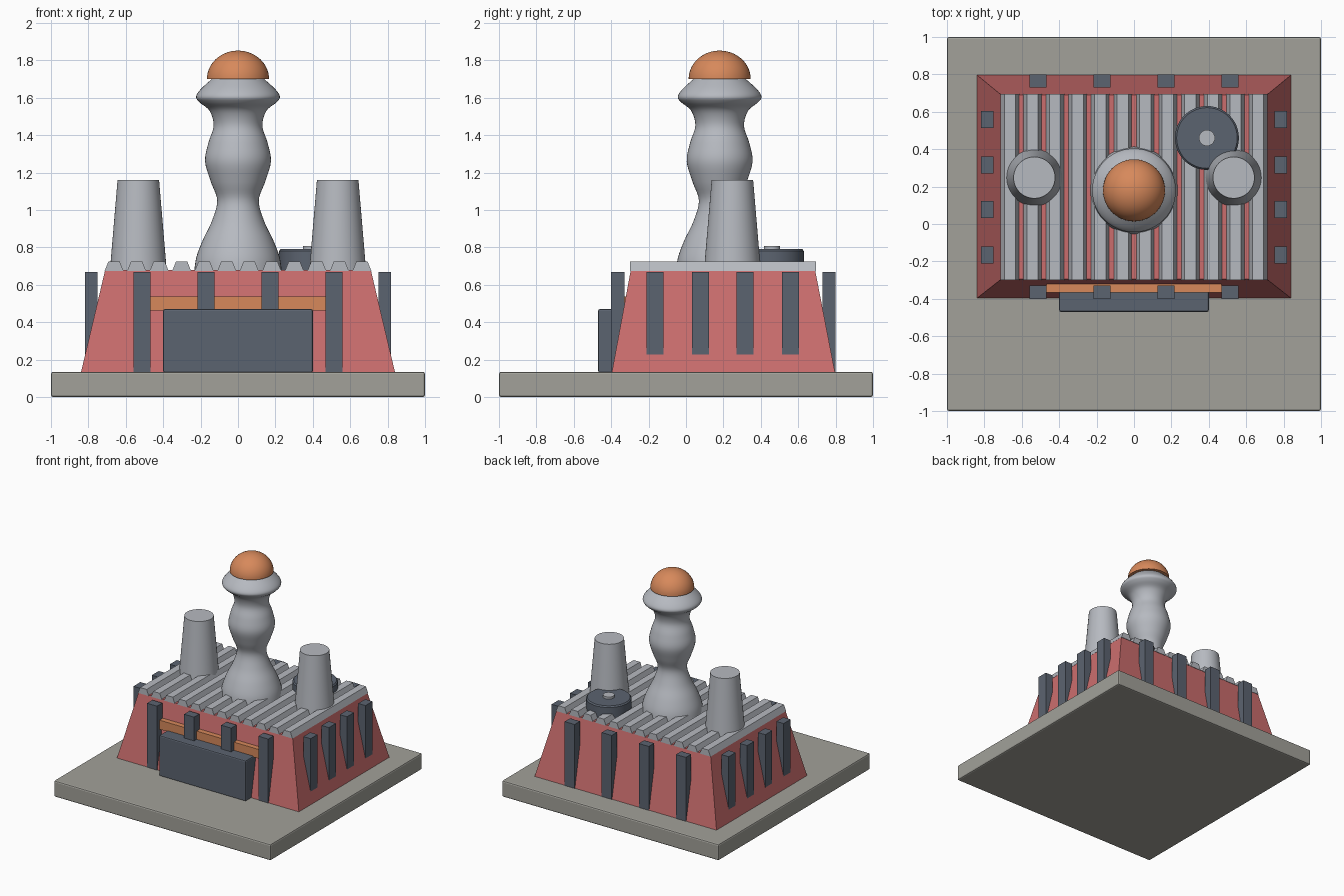
import bpy, bmesh, math

if "Cube" in bpy.data.objects:
    bpy.data.objects.remove(bpy.data.objects["Cube"])


def material(name, rgb):
    m = bpy.data.materials.new(name)
    m.diffuse_color = (*rgb, 1)
    m.use_nodes = True
    m.node_tree.nodes["Principled BSDF"].inputs["Base Color"].default_value = m.diffuse_color
    return m


STONE = material("warm_grey_stone", (0.36, 0.355, 0.32))
RED = material("brick_red", (0.60, 0.155, 0.155))
METAL = material("light_metal", (0.47, 0.49, 0.53))
DARK = material("dark_slate", (0.105, 0.125, 0.16))
ORANGE = material("orange", (0.68, 0.25, 0.105))


def make(name, bm, mat, smooth=False, bevel=0):
    bmesh.ops.recalc_face_normals(bm, faces=bm.faces)
    me = bpy.data.meshes.new(name)
    bm.to_mesh(me)
    bm.free()
    ob = bpy.data.objects.new(name, me)
    bpy.context.collection.objects.link(ob)
    me.materials.append(mat)
    if bevel:
        b = ob.modifiers.new("bevel", 'BEVEL')
        b.width, b.segments = bevel, 2
    if smooth:
        bpy.ops.object.select_all(action='DESELECT')
        ob.select_set(True)
        bpy.context.view_layer.objects.active = ob
        bpy.ops.object.shade_smooth_by_angle(angle=math.radians(35))
    return ob


def frustum(name, bottom, top, z0, z1, mat, bevel=0):
    """Tapered box; bottom and top are (x0, x1, y0, y1)."""
    bm = bmesh.new()
    rings = []
    for (x0, x1, y0, y1), z in ((bottom, z0), (top, z1)):
        rings.append([bm.verts.new((x, y, z)) for x, y in
                      ((x0, y0), (x1, y0), (x1, y1), (x0, y1))])
    a, b = rings
    bm.faces.new(a[::-1])
    bm.faces.new(b)
    for i in range(4):
        j = (i + 1) % 4
        bm.faces.new((a[i], a[j], b[j], b[i]))
    return make(name, bm, mat, bevel=bevel)


def box(name, x0, x1, y0, y1, z0, z1, mat, bevel=0):
    r = (x0, x1, y0, y1)
    return frustum(name, r, r, z0, z1, mat, bevel)


def lathe(name, x, y, profile, mat, n=48):
    """Solid of revolution with capped ends; profile is (radius, z)."""
    bm = bmesh.new()
    rings = [[bm.verts.new((x + r * math.cos(2 * math.pi * i / n),
                            y + r * math.sin(2 * math.pi * i / n), z))
              for i in range(n)] for r, z in profile]
    for a, b in zip(rings, rings[1:]):
        for i in range(n):
            j = (i + 1) % n
            bm.faces.new((a[i], a[j], b[j], b[i]))
    bm.faces.new(rings[0][::-1])
    bm.faces.new(rings[-1])
    return make(name, bm, mat, smooth=True)


def spline(points, steps=5):
    """Catmull-Rom smoothing of a lathe profile."""
    p = [points[0]] + points + [points[-1]]
    out = []
    for i in range(1, len(p) - 2):
        for s in range(steps):
            t = s / steps
            out.append(tuple(0.5 * (2 * b + (c - a) * t + (2*a - 5*b + 4*c - d) * t*t
                                    + (3*b - a - 3*c + d) * t**3)
                             for a, b, c, d in zip(p[i-1], p[i], p[i+1], p[i+2])))
    return out + [points[-1]]


# Ground slab and sloping walls
box("base_slab", -1, 1, -1, 1, 0, 0.135, STONE, bevel=0.012)
frustum("building_body", (-0.84, 0.84, -0.397, 0.797), (-0.71, 0.71, -0.295, 0.69),
        0.13, 0.68, RED)

# Corrugated roof ridges
for i in range(12):
    c = (i - 5.5) * 0.1205
    bm = bmesh.new()
    ends = [[bm.verts.new((c + dx, y, z)) for dx, z in
             ((-0.05, 0.675), (0.05, 0.675), (0.03, 0.725), (-0.03, 0.725))]
            for y in (-0.3, 0.695)]
    bm.faces.new(ends[0])
    bm.faces.new(ends[1][::-1])
    for k in range(4):
        j = (k + 1) % 4
        bm.faces.new((ends[0][k], ends[0][j], ends[1][j], ends[1][k]))
    make("roof_ridge", bm, METAL)

# Wall pillars on all four sides
for x in (-0.513, -0.171, 0.171, 0.513):
    box("front_pillar", x - 0.046, x + 0.046, -0.4, -0.33, 0.13, 0.668, DARK)
    box("back_pillar", x - 0.046, x + 0.046, 0.73, 0.8, 0.13, 0.668, DARK)
for y in (-0.165, 0.077, 0.315, 0.558):
    for s, side in ((-1, "left"), (1, "right")):
        x0, x1 = sorted((s * 0.75, s * 0.817))
        box(side + "_pillar", x0, x1, y - 0.046, y + 0.046, 0.15, 0.668, DARK)

# Front door block and the orange lintel above it
box("front_door", -0.4, 0.4, -0.47, -0.3, 0.13, 0.47, DARK, bevel=0.01)
box("door_lintel", -0.468, 0.468, -0.365, -0.3, 0.462, 0.538, ORANGE)

# Bulging central tower with dome
lathe("central_tower", 0, 0.18, spline([
    (0.234, 0.675), (0.222, 0.75), (0.188, 0.84), (0.14, 0.94), (0.111, 1.05),
    (0.145, 1.15), (0.176, 1.26), (0.158, 1.36), (0.13, 1.45), (0.152, 1.53),
    (0.205, 1.575), (0.224, 1.605), (0.2, 1.645), (0.14, 1.7)]), METAL)
lathe("tower_dome", 0, 0.18,
      [(0.166 * math.cos(a), 1.7 + 0.152 * math.sin(a))
       for a in [math.radians(88.5) * k / 14 for k in range(15)]], ORANGE)

# Side chimneys
for s, side in ((-1, "left"), (1, "right")):
    lathe(side + "_chimney", s * 0.533, 0.248, [(0.152, 0.675), (0.111, 1.16)], METAL)

# Roof vent with hub
lathe("roof_vent", 0.39, 0.46, [(0.171, 0.675), (0.171, 0.78), (0.162, 0.79)], DARK)
lathe("vent_hub", 0.39, 0.46, [(0.043, 0.78), (0.043, 0.808)], METAL, n=24)
